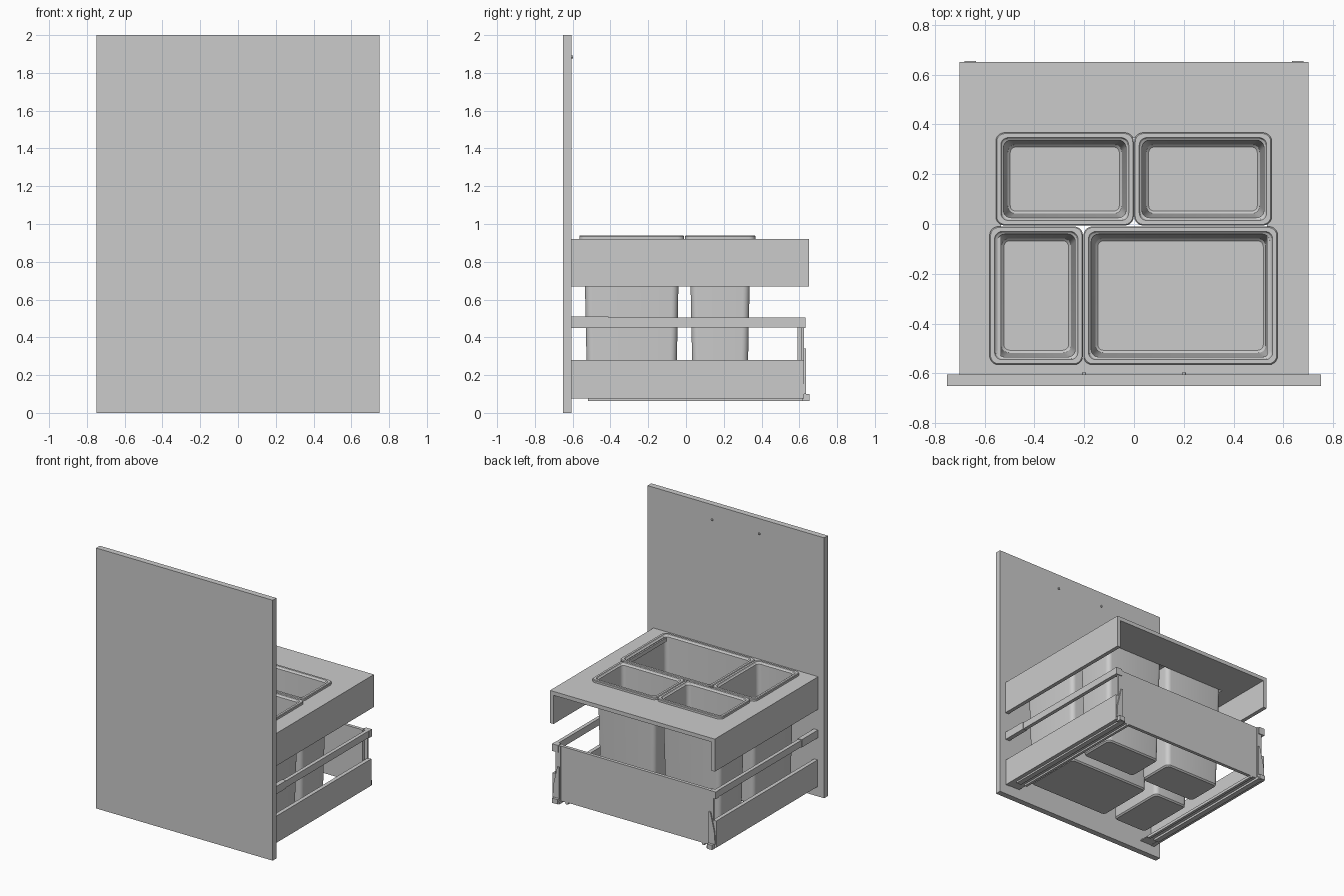
import bpy, bmesh, math

if "Cube" in bpy.data.objects:
    bpy.data.objects.remove(bpy.data.objects["Cube"])


def make_object(name, bm):
    bmesh.ops.recalc_face_normals(bm, faces=bm.faces)
    mesh = bpy.data.meshes.new(name)
    bm.to_mesh(mesh)
    bm.free()
    obj = bpy.data.objects.new(name, mesh)
    bpy.context.collection.objects.link(obj)
    return obj


def box(name, x0, x1, y0, y1, z0, z1):
    bm = bmesh.new()
    bmesh.ops.create_cube(bm, size=1)
    for v in bm.verts:
        v.co = ((x0 + x1) / 2 + v.co.x * (x1 - x0),
                (y0 + y1) / 2 + v.co.y * (y1 - y0),
                (z0 + z1) / 2 + v.co.z * (z1 - z0))
    return make_object(name, bm)


def prism(name, points, axis, a, b):
    """Extrude a 2D profile along x (points are y,z) or y (points are x,z)."""
    bm = bmesh.new()
    place = (lambda p, t: (t, p[0], p[1])) if axis == 'x' else (lambda p, t: (p[0], t, p[1]))
    face = bm.faces.new([bm.verts.new(place(p, a)) for p in points])
    ext = bmesh.ops.extrude_face_region(bm, geom=[face])
    for v in ext['geom']:
        if isinstance(v, bmesh.types.BMVert):
            v.co['xyz'.index(axis)] = b
    return make_object(name, bm)


def rounded_ring(bm, x0, x1, y0, y1, z, r, steps=5):
    ring = []
    corners = [(x1 - r, y1 - r), (x0 + r, y1 - r), (x0 + r, y0 + r), (x1 - r, y0 + r)]
    for i, (cx, cy) in enumerate(corners):
        for s in range(steps + 1):
            a = (i + s / steps) * math.pi / 2
            ring.append(bm.verts.new((cx + r * math.cos(a), cy + r * math.sin(a), z)))
    return ring


# (inset, height, corner radius) from outer floor, over the rim, to inner floor
BIN_PROFILE = [(0.052, 0.10, 0.025), (0.042, 0.11, 0.035), (0.025, 0.915, 0.035),
               (0.0, 0.915, 0.035), (0.0, 0.935, 0.035), (0.004, 0.94, 0.033),
               (0.02, 0.94, 0.03), (0.024, 0.93, 0.03), (0.031, 0.925, 0.03),
               (0.048, 0.122, 0.03), (0.058, 0.112, 0.022)]


def waste_bin(name, x0, x1, y0, y1):
    bm = bmesh.new()
    rings = [rounded_ring(bm, x0 + i, x1 - i, y0 + i, y1 - i, z, r) for i, z, r in BIN_PROFILE]
    n = len(rings[0])
    for a, b in zip(rings, rings[1:]):
        for k in range(n):
            bm.faces.new((a[k], a[(k + 1) % n], b[(k + 1) % n], b[k]))
    bm.faces.new(rings[0])
    bm.faces.new(rings[-1])
    obj = make_object(name, bm)
    bpy.ops.object.select_all(action='DESELECT')
    obj.select_set(True)
    bpy.context.view_layer.objects.active = obj
    bpy.ops.object.shade_smooth_by_angle(angle=math.radians(30))


# Front panel with two handle pegs on its inner face
box("front_panel", -0.75, 0.75, -0.65, -0.605, 0, 2)
for s in (-1, 1):
    bpy.ops.mesh.primitive_cylinder_add(vertices=16, radius=0.008, depth=0.012,
                                        location=(s * 0.2, -0.603, 1.885),
                                        rotation=(math.pi / 2, 0, 0))
    bpy.context.object.name = "handle_screw"

# Cover plate with side skirts and an opening for the bins
cover = prism("cover", [(-0.7, 0.67), (-0.7, 0.92), (0.7, 0.92), (0.7, 0.67),
                        (0.67, 0.67), (0.67, 0.89), (-0.67, 0.89), (-0.67, 0.67)],
              'y', -0.605, 0.65)
cutter = box("cover_opening_cutter", -0.535, 0.535, -0.54, 0.345, 0.8, 1.0)
cutter.hide_render = True
cutter.hide_viewport = True
cut = cover.modifiers.new("opening", 'BOOLEAN')
cut.object = cutter
cut.solver = 'EXACT'

# Four bins
waste_bin("bin_front_left", -0.58, -0.205, -0.565, -0.01)
waste_bin("bin_front_right", -0.203, 0.577, -0.565, -0.01)
waste_bin("bin_back_left", -0.555, -0.001, -0.006, 0.367)
waste_bin("bin_back_right", 0.001, 0.553, -0.006, 0.367)

# Drawer back
box("drawer_back", -0.63, 0.63, 0.595, 0.62, 0.08, 0.5)


def sided(name, s, x0, x1, *yz):
    return box(name, min(s * x0, s * x1), max(s * x0, s * x1), *yz)


for s in (-1, 1):
    # Drawer side and upper rail with front sleeve
    sided("drawer_side", s, 0.665, 0.695, -0.605, 0.625, 0.075, 0.28)
    sided("side_rail", s, 0.665, 0.693, -0.605, 0.625, 0.453, 0.505)
    sided("rail_sleeve", s, 0.662, 0.697, -0.605, -0.41, 0.45, 0.51)
    # Rear corner post, cap and slanted bracket
    sided("rear_post", s, 0.63, 0.645, 0.59, 0.625, 0.08, 0.5)
    sided("rear_post_flange", s, 0.645, 0.672, 0.612, 0.625, 0.08, 0.49)
    sided("rear_post_cap", s, 0.645, 0.695, 0.595, 0.632, 0.45, 0.505)
    prism("rear_bracket", [(s * 0.635, 0.1), (s * 0.69, 0.1), (s * 0.685, 0.19), (s * 0.65, 0.34),
                           (s * 0.635, 0.34)], 'y', 0.622, 0.634)
    # Runner under the drawer
    sided("runner_plate", s, 0.57, 0.675, -0.605, 0.62, 0.078, 0.086)
    sided("runner_inner", s, 0.57, 0.59, -0.52, 0.62, 0.065, 0.08)
    sided("runner_outer", s, 0.625, 0.665, -0.52, 0.645, 0.062, 0.08)
    sided("runner_end", s, 0.635, 0.68, 0.615, 0.655, 0.064, 0.1)
